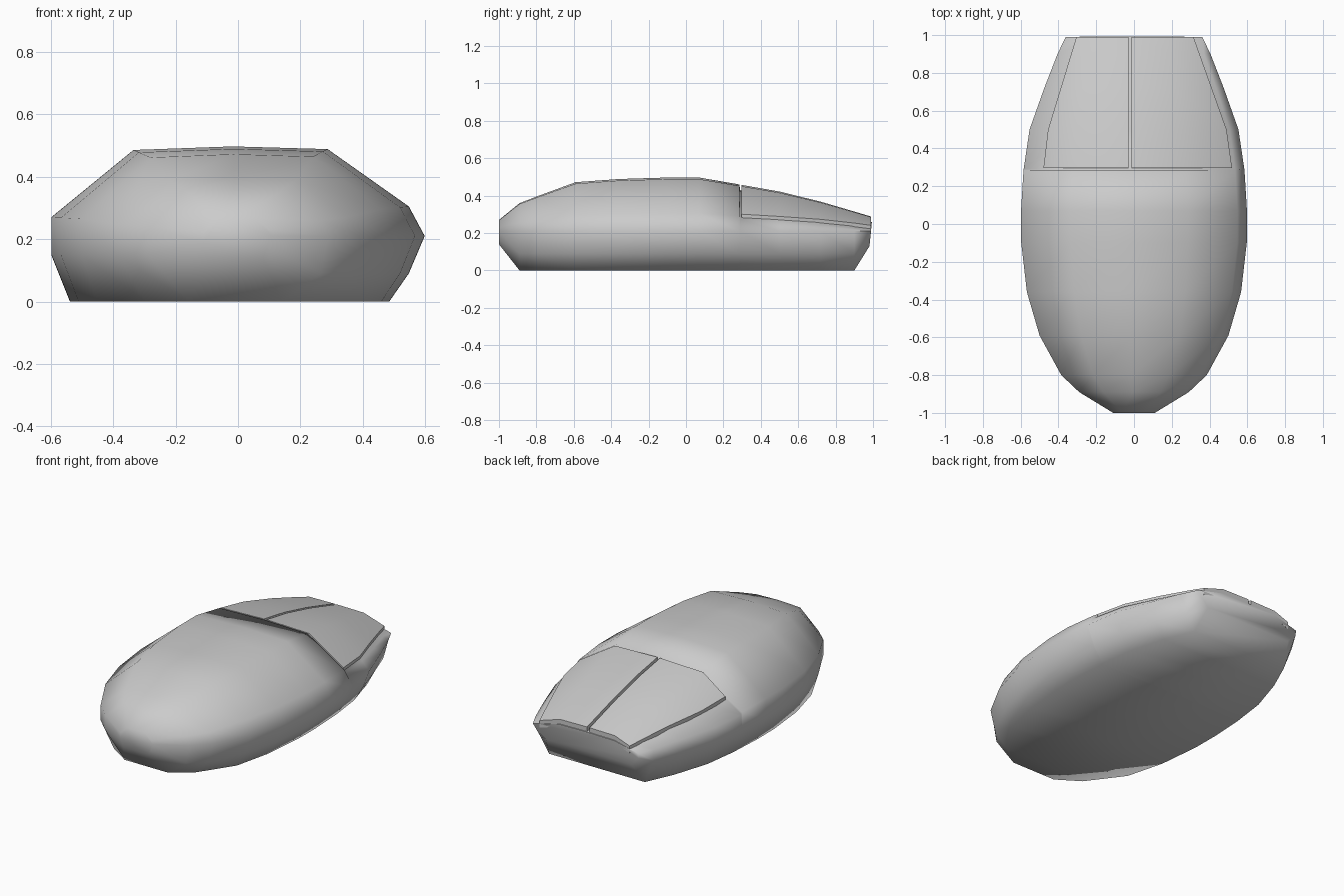
import bpy, bmesh, math

if "Cube" in bpy.data.objects:
    bpy.data.objects.remove(bpy.data.objects["Cube"])

# Stations along y: y, half width, top height, bottom height, base narrowing
STATIONS = [
    (-1.00, 0.11, 0.27, 0.14, 0.90), (-0.89, 0.29, 0.36, 0.00, 0.60),
    (-0.80, 0.385, 0.395, 0.00, 0.85), (-0.59, 0.50, 0.472, 0.00, 1.0),
    (-0.36, 0.567, 0.489, 0.00, 1.0), (-0.10, 0.597, 0.497, 0.00, 1.0),
    (0.07, 0.598, 0.497, 0.00, 1.0), (0.285, 0.585, 0.460, 0.00, 1.0),
    (0.50, 0.553, 0.422, 0.00, 1.0), (0.72, 0.475, 0.368, 0.00, 1.0),
    (0.90, 0.405, 0.315, 0.00, 0.95), (0.99, 0.362, 0.288, 0.13, 0.95)]


def lerp_table(table, y):
    """Linear interpolation of rows keyed by their first value."""
    for a, b in zip(table, table[1:]):
        if y <= b[0]:
            t = (y - a[0]) / (b[0] - a[0])
            return [p + (q - p) * t for p, q in zip(a, b)]
    return list(table[-1])


def section(y, drop=0.0):
    """Ten-sided, slightly asymmetric cross-section, as (x, z) points."""
    _, w, top, low, base = lerp_table(STATIONS, y)
    mid, up, down = 0.21, top - 0.21, 0.21 - low
    return [(-0.90 * w * base, low), (-w, low + 0.71 * down),
            (-w, mid + 0.21 * up - drop * 0.4),
            (-0.56 * w, top - 0.04 * up - drop), (-0.03 * w, top - drop),
            (0.48 * w, top - 0.03 * up - drop),
            (0.915 * w, mid + 0.33 * up - drop * 0.6), (w, mid),
            (0.915 * w, low + 0.43 * down), (0.81 * w * base, low)]


def finish(name, bm, angle):
    bmesh.ops.recalc_face_normals(bm, faces=bm.faces)
    mesh = bpy.data.meshes.new(name)
    bm.to_mesh(mesh)
    bm.free()
    ob = bpy.data.objects.new(name, mesh)
    bpy.context.collection.objects.link(ob)
    bpy.ops.object.select_all(action='DESELECT')
    ob.select_set(True)
    bpy.context.view_layer.objects.active = ob
    bpy.ops.object.shade_smooth_by_angle(angle=math.radians(angle))
    return ob


def loft(name, rings, angle):
    """Skin a list of closed rings of 3D points and cap both ends."""
    bm = bmesh.new()
    rows = [[bm.verts.new(p) for p in r] for r in rings]
    n = len(rows[0])
    for a, b in zip(rows, rows[1:]):
        for i in range(n):
            j = (i + 1) % n
            bm.faces.new((a[i], a[j], b[j], b[i]))
    bm.faces.new(rows[0])
    bm.faces.new(rows[-1])
    return finish(name, bm, angle)


# Body shell: full height up to the buttons, then recessed beneath them
RECESS = 0.03
stops = [(s[0], 0.0) for s in STATIONS if s[0] < 0.29]
stops += [(0.29, RECESS)] + [(s[0], RECESS) for s in STATIONS if s[0] > 0.29]
rings = []
for y, drop in stops:
    pts = section(y, drop)
    # the tail end leans outward toward its top
    lean = [0.1 * (z - 0.22) if y > 0.95 else 0 for x, z in pts]
    rings.append([(x, y + l, z) for (x, z), l in zip(pts, lean)])
loft("mouse_body", rings, 72)

# Buttons: plates that follow the unrecessed body surface
LEFT_EDGE = [(0.29, -0.48), (0.50, -0.455), (0.99, -0.305)]
RIGHT_EDGE = [(0.29, 0.52), (0.50, 0.49), (0.99, 0.315)]


def button(name, edge, inner):
    rings = []
    for y in (0.297, 0.50, 0.72, 0.90, 0.99):
        chain = section(y)[2:8]
        outer = lerp_table(edge, y)[1]
        shoulder = chain[1][0] if outer < 0 else chain[3][0]
        xs = [outer, shoulder, inner]
        top = [(x, y, lerp_table(chain, x)[1]) for x in xs]
        rings.append(top + [(x, y, z - 0.045) for x, y, z in reversed(top)])
    return loft(name, rings, 45)


button("left_button", LEFT_EDGE, -0.03)
button("right_button", RIGHT_EDGE, -0.012)
